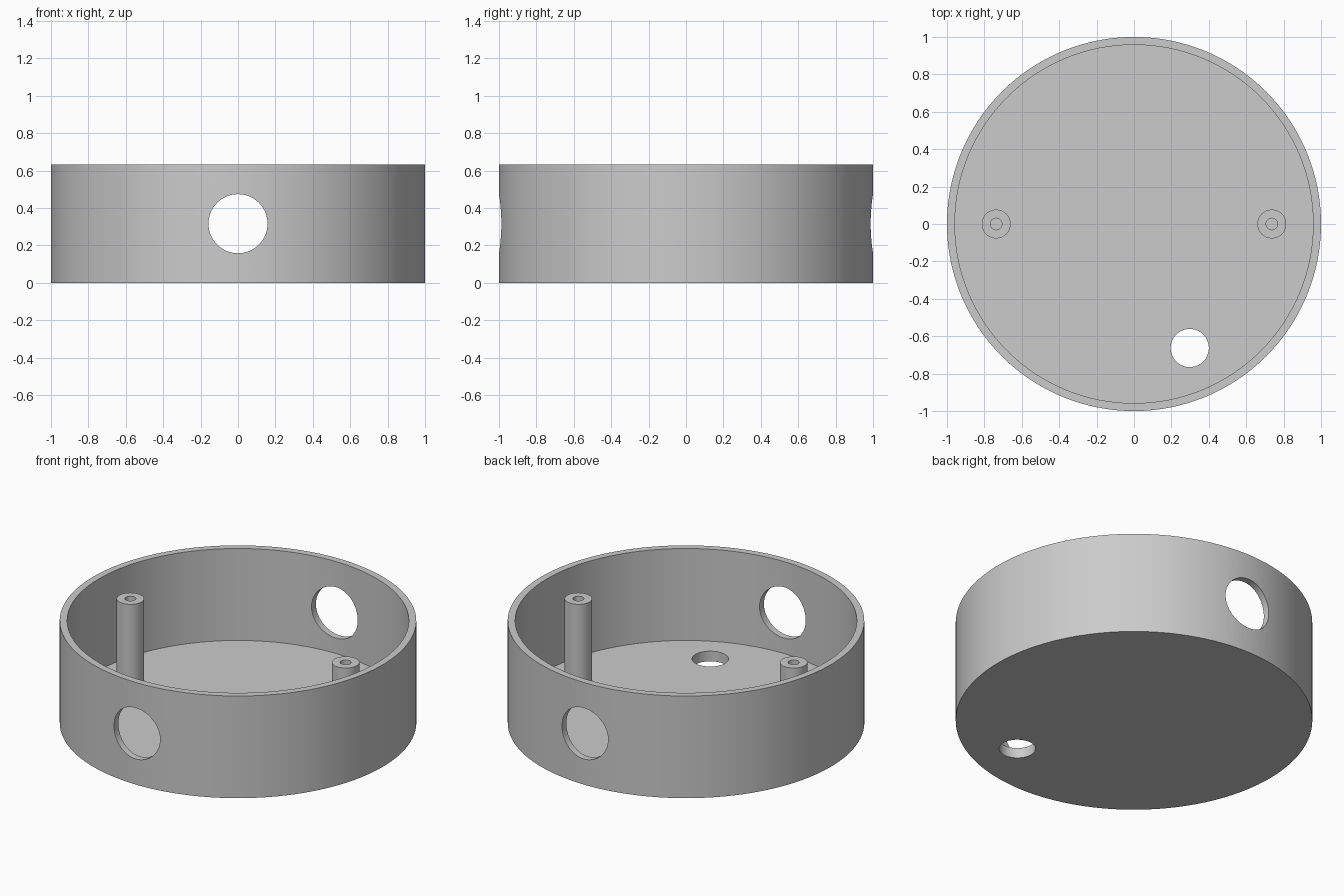
import bpy
import math

cube = bpy.data.objects.get("Cube")
if cube:
    bpy.data.objects.remove(cube, do_unlink=True)

HEIGHT = 0.632
FLOOR = 0.063
POST_TOP = 0.572

grey = bpy.data.materials.new("plain grey")
grey.use_nodes = True
grey.diffuse_color = (0.6, 0.6, 0.6, 1)
grey.node_tree.nodes["Principled BSDF"].inputs["Base Color"].default_value = (0.6, 0.6, 0.6, 1)


def cylinder(name, radius, bottom, top, x=0, y=0, sides=64):
    """Upright cylinder between two heights."""
    bpy.ops.mesh.primitive_cylinder_add(
        vertices=sides, radius=radius, depth=top - bottom,
        location=(x, y, (bottom + top) / 2))
    obj = bpy.context.object
    obj.name = name
    obj.data.materials.append(grey)
    return obj


def cut(obj, cutter):
    """Subtract the cutter from the object and discard it."""
    mod = obj.modifiers.new("cut", 'BOOLEAN')
    mod.operation = 'DIFFERENCE'
    mod.solver = 'EXACT'
    mod.object = cutter
    bpy.ops.object.select_all(action='DESELECT')
    bpy.context.view_layer.objects.active = obj
    obj.select_set(True)
    bpy.ops.object.modifier_apply(modifier=mod.name)
    bpy.data.objects.remove(cutter, do_unlink=True)


def smooth(obj):
    bpy.ops.object.select_all(action='DESELECT')
    bpy.context.view_layer.objects.active = obj
    obj.select_set(True)
    bpy.ops.object.shade_smooth_by_angle(angle=math.radians(30))


# Round open housing: hollow cup with a solid floor
housing = cylinder("housing", 1, 0, HEIGHT, sides=128)
cut(housing, cylinder("cavity", 0.958, FLOOR, HEIGHT + 0.2, sides=128))

# Opposite round openings through the front and back wall
bore = cylinder("wall_bore", 0.158, -1.2, 1.2)
bore.location.z = HEIGHT / 2
bore.rotation_euler.x = math.pi / 2
cut(housing, bore)

# Cable hole through the floor
cut(housing, cylinder("floor_bore", 0.102, -0.2, 0.2, 0.298, -0.663))
smooth(housing)

# Screw posts with a pilot hole
for side, x in (("left", 0.737), ("right", -0.737)):
    post = cylinder(side + "_screw_post", 0.077, FLOOR, POST_TOP, x)
    cut(post, cylinder("pilot_bore", 0.031, 0, 1, x, sides=32))
    smooth(post)
